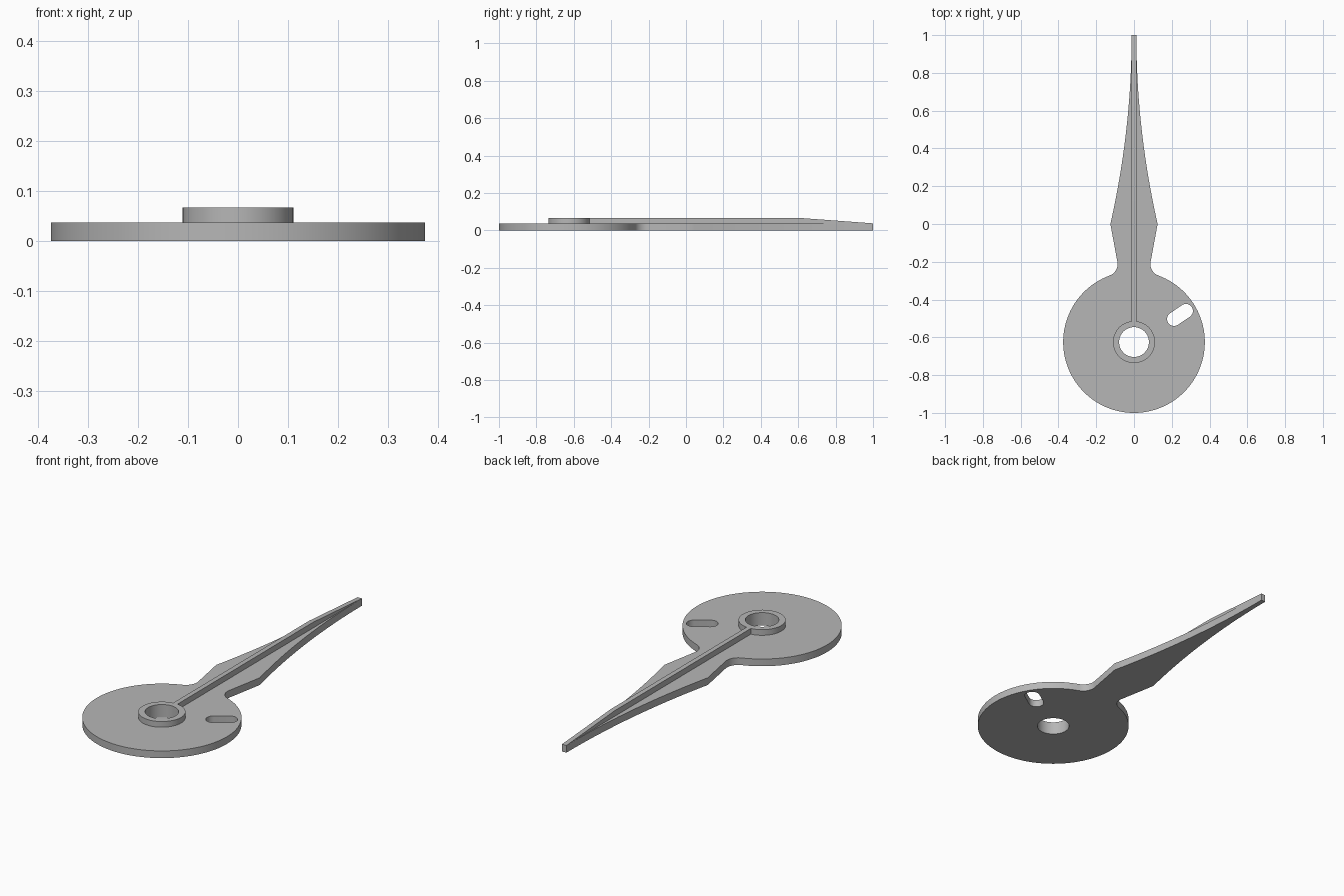
import bpy, bmesh, math

if "Cube" in bpy.data.objects:
    bpy.data.objects.remove(bpy.data.objects["Cube"])

BASE_Z, TOP_Z = 0.0375, 0.067      # plate thickness, raised height
CY, R = -0.625, 0.375              # disc centre and radius
HOLE_R, HUB_R, RIB_X = 0.079, 0.111, 0.0125

grey = bpy.data.materials.new("grey")
grey.diffuse_color = (0.47, 0.47, 0.47, 1)
grey.use_nodes = True
grey.node_tree.nodes["Principled BSDF"].inputs["Base Color"].default_value = grey.diffuse_color


def arc(cx, cy, r, a0, a1, n):
    """Points along an arc, angles in degrees."""
    angles = [math.radians(a0 + (a1 - a0) * i / n) for i in range(n + 1)]
    return [(cx + r * math.cos(a), cy + r * math.sin(a)) for a in angles]


def circle(cx, cy, r, n=64):
    return arc(cx, cy, r, 0, 360, n)[:-1]


def prism(name, loops, w0, w1, place=lambda u, v, w: (u, v, w)):
    """Solid from an outline and holes, swept from w0 to w1."""
    bm = bmesh.new()
    rings = []
    for w in (w0, w1):
        edges, level = [], []
        for loop in loops:
            vs = [bm.verts.new(place(u, v, w)) for u, v in loop]
            edges += [bm.edges.new((vs[i - 1], vs[i])) for i in range(len(vs))]
            level.append(vs)
        bmesh.ops.triangle_fill(bm, edges=edges, use_beauty=True)
        rings.append(level)
    for low, high in zip(*rings):
        for i in range(len(low)):
            bm.faces.new((low[i - 1], low[i], high[i], high[i - 1]))
    bmesh.ops.recalc_face_normals(bm, faces=bm.faces[:])
    mesh = bpy.data.meshes.new(name)
    bm.to_mesh(mesh)
    bm.free()
    mesh.materials.append(grey)
    obj = bpy.data.objects.new(name, mesh)
    bpy.context.collection.objects.link(obj)
    bpy.ops.object.select_all(action='DESELECT')
    obj.select_set(True)
    bpy.context.view_layer.objects.active = obj
    bpy.ops.object.shade_smooth_by_angle(angle=math.radians(25))
    return obj


# Right half of the outline: curved blade, waist fillet, disc
n = 20
half = [(RIB_X + 0.1125 * (i / n) ** 2, 1 - i / n) for i in range(n + 1)]
fx, fy, fr = 0.152, -0.212, 0.065
meet = math.degrees(math.atan2(fy - CY, fx))
half += arc(fx, fy, fr, 169.6, 180 + meet, 10)
half += arc(0, CY, R, meet, -90, 48)[1:]
outline = half + [(-x, y) for x, y in reversed(half[:-1])]

# Slot with round ends, pointing away from the hub
ax, ay, bx, by, sr = 0.212, -0.503, 0.275, -0.46, 0.037
turn = math.degrees(math.atan2(by - ay, bx - ax))
slot = arc(bx, by, sr, turn - 90, turn + 90, 14) + arc(ax, ay, sr, turn + 90, turn + 270, 14)

prism("pointer_plate", [outline, circle(0, CY, HOLE_R), slot], 0, BASE_Z)

# Raised ring around the shaft hole
prism("hub_ring", [circle(0, CY, HUB_R), circle(0, CY, HOLE_R)], BASE_Z, TOP_Z)

# Stiffening rib, sloping down to the tip
start = CY + math.sqrt(HUB_R ** 2 - RIB_X ** 2)
profile = [(start, BASE_Z), (1, BASE_Z), (0.6, TOP_Z), (start, TOP_Z)]
prism("rib", [profile], -RIB_X, RIB_X, lambda u, v, w: (w, u, v))
